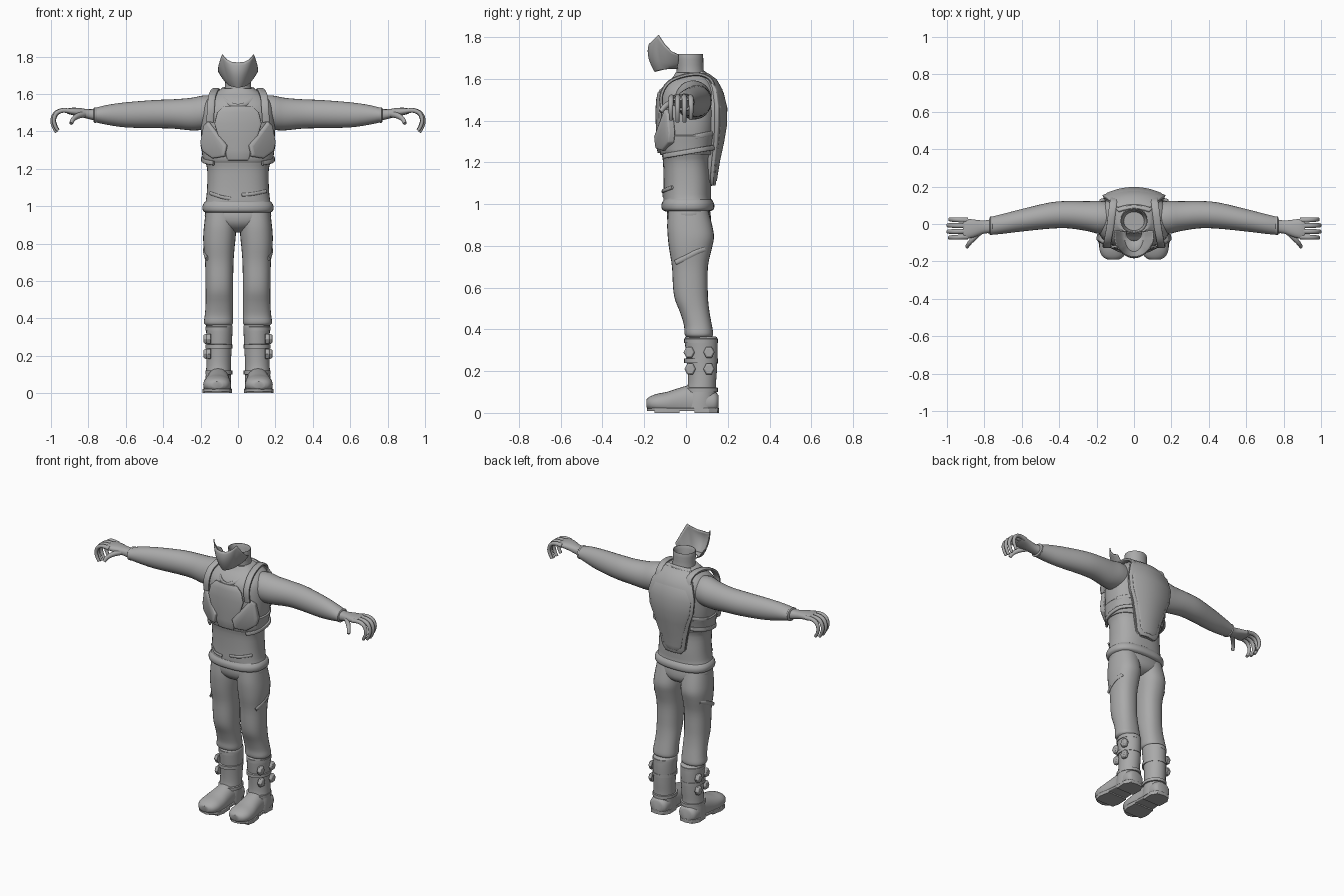
import bpy, bmesh, math
from mathutils import Vector as V

grey = bpy.data.materials.new("plain grey")
grey.diffuse_color = (0.4, 0.4, 0.4, 1)
X, Y, Z = V((1, 0, 0)), V((0, 1, 0)), V((0, 0, 1))


def finish(name, bm, angle=40, thick=0, bevel=0):
    bmesh.ops.recalc_face_normals(bm, faces=bm.faces)
    me = bpy.data.meshes.new(name)
    bm.to_mesh(me)
    bm.free()
    ob = bpy.data.objects.new(name, me)
    bpy.context.collection.objects.link(ob)
    me.materials.append(grey)
    if thick:
        m = ob.modifiers.new("thickness", 'SOLIDIFY')
        m.thickness, m.offset = thick, 0
    if bevel:
        m = ob.modifiers.new("bevel", 'BEVEL')
        m.width, m.segments = bevel, 2
    bpy.ops.object.select_all(action='DESELECT')
    ob.select_set(True)
    bpy.context.view_layer.objects.active = ob
    bpy.ops.object.shade_smooth_by_angle(angle=math.radians(angle))
    return ob


def smooth_rows(rows, k):
    """Catmull-Rom interpolation between number rows"""
    out = []
    for i in range(len(rows) - 1):
        a, b, c, d = (rows[max(0, min(len(rows) - 1, i + j))] for j in (-1, 0, 1, 2))
        for s in range(k):
            t = s / k
            out.append([q + .5 * t * (r - p + t * (2*p - 5*q + 4*r - w + t * (3*(q - r) + w - p)))
                        for p, q, r, w in zip(a, b, c, d)])
    return out + [list(rows[-1])]


def grid(bm, rows, closed):
    vs = [[bm.verts.new(p) for p in r] for r in rows]
    n = len(vs[0])
    for a, b in zip(vs, vs[1:]):
        for j in range(n if closed else n - 1):
            k = (j + 1) % n
            bm.faces.new((a[j], a[k], b[k], b[j]))
    return vs


def loft(name, rows, u, v, k=3, n=28, power=2.0, floor=None, angle=40):
    """rows: centre x, y, z and the two radii along u and v"""
    rings = []
    for x, y, z, ru, rv in smooth_rows(rows, k):
        ring = []
        for j in range(n):
            c, s = math.cos(2*math.pi*j/n), math.sin(2*math.pi*j/n)
            p = V((x, y, z)) + u*ru*math.copysign(abs(c)**(2/power), c) + v*rv*math.copysign(abs(s)**(2/power), s)
            if floor is not None:
                p.z = max(p.z, floor)
            ring.append(p)
        rings.append(ring)
    bm = bmesh.new()
    vs = grid(bm, rings, True)
    bm.faces.new(vs[0])
    bm.faces.new(vs[-1])
    return finish(name, bm, angle)


def tube(name, pts, ru, rv, side, k=4, n=12, power=2.0, taper=1.0):
    """sweep an oval along a path, its ru axis kept near the side direction"""
    path = [V(p) for p in smooth_rows(pts, k)]
    rings = []
    for i, p in enumerate(path):
        t = (path[min(i + 1, len(path) - 1)] - path[max(i - 1, 0)]).normalized()
        w = t.cross(side).normalized()
        u = w.cross(t)
        f = 1 + (taper - 1) * i / (len(path) - 1)
        ring = []
        for j in range(n):
            c, s = math.cos(2*math.pi*(j + .5)/n), math.sin(2*math.pi*(j + .5)/n)
            ring.append(p + u*ru*f*math.copysign(abs(c)**(2/power), c) + w*rv*f*math.copysign(abs(s)**(2/power), s))
        rings.append(ring)
    bm = bmesh.new()
    vs = grid(bm, rings, True)
    bm.faces.new(vs[0])
    bm.faces.new(vs[-1])
    return finish(name, bm)


def plate(name, rows, thick, bevel=.004):
    """curved plate; rows: z, half width, y at the middle, y at the edge"""
    bm = bmesh.new()
    grid(bm, [[(hw*j/8, yc + (ye - yc)*(j/8)**2, z) for j in range(-8, 9)] for z, hw, yc, ye in rows], False)
    return finish(name, bm, 35, thick, bevel)


def prism(name, pts, push, inset=0, bevel=0):
    """extrude an outline; inset raises a smaller panel on the far face"""
    bm = bmesh.new()
    f = bm.faces.new([bm.verts.new(p) for p in pts])
    r = bmesh.ops.extrude_face_region(bm, geom=[f])
    bmesh.ops.translate(bm, vec=push, verts=[e for e in r['geom'] if isinstance(e, bmesh.types.BMVert)])
    if inset:
        top = [e for e in r['geom'] if isinstance(e, bmesh.types.BMFace)]
        bmesh.ops.inset_region(bm, faces=top, thickness=inset)
        bmesh.ops.translate(bm, vec=V(push).normalized()*.008, verts=top[0].verts)
    return finish(name, bm, 30, 0, bevel)


def body(rows):  # z, front y, back y, half width -> loft rows
    return [(0, (f + b)/2, z, w, (b - f)/2) for z, f, b, w in rows]


# shirt, with rolled hem and hollow collar
loft("shirt", body([(.965, -.1, .115, .17), (.975, -.115, .133, .187), (1.0, -.117, .135, .19),
     (1.02, -.108, .125, .18), (1.03, -.108, .12, .172), (1.1, -.107, .12, .165), (1.2, -.11, .115, .165),
     (1.25, -.118, .125, .18), (1.35, -.125, .145, .195), (1.45, -.13, .155, .198), (1.53, -.122, .155, .19),
     (1.575, -.095, .14, .165), (1.605, -.065, .12, .125), (1.63, -.05, .1, .085)]), X, Y, power=2.5, n=40)
loft("neck", body([(1.58, -.05, .1, .08), (1.64, -.045, .085, .07), (1.712, -.05, .082, .072),
     (1.712, -.042, .074, .064), (1.66, -.035, .065, .055)]), X, Y)
tube("neckline", [(.1, .02, 1.61), (.09, -.06, 1.585), (.05, -.108, 1.55), (0, -.125, 1.535),
     (-.05, -.108, 1.55), (-.09, -.06, 1.585), (-.1, .02, 1.61)], .006, .012, Y)

# face mask, an open shell with two raised points
bm = bmesh.new()
cols = []
tops = [1.768, 1.77, 1.785, 1.81, 1.765, 1.73, 1.715]
for i in range(-24, 25):
    a = abs(i)/24
    q = a*6
    j = min(5, int(q))
    top = tops[j] + (tops[j + 1] - tops[j])*(q - j)
    low = 1.635 + .02*a
    g = math.radians(105)*i/24
    col = [V((.04*math.sin(g), -.05 - .04*math.cos(g), 1.65))]
    for s in range(9):
        t = s/8
        wid = .052 + .053*t**.7
        dep = .085 + .032*math.sin(t*2.2)
        col.append(V((wid*math.sin(g), -.064 - dep*math.cos(g), low + (top - low)*t)))
    cols.append(col)
grid(bm, cols, False)
finish("face_mask", bm, 35, .005)

# vest front panel and lower band
plate("chest_panel", [(1.535, .075, -.128, -.115), (1.5, .11, -.136, -.12), (1.44, .125, -.14, -.122),
      (1.36, .1, -.137, -.125), (1.3, .07, -.134, -.126), (1.245, .055, -.13, -.122)], .014)
loft("vest_band", body([(1.235, -.116, .125, .175), (1.24, -.125, .132, .186), (1.29, -.13, .14, .193),
     (1.325, -.13, .148, .2), (1.332, -.12, .14, .19)]), X, Y, k=2, power=2.5, n=40)

# back plate with raised rim and inner panel
back = [(1.62, .085, .1, .085), (1.59, .115, .14, .11), (1.545, .145, .165, .135), (1.47, .165, .182, .145),
        (1.38, .155, .18, .145), (1.3, .125, .168, .14), (1.2, .095, .148, .128), (1.12, .08, .136, .122), (1.09, .055, .132, .122)]
plate("back_plate", back, .02)
plate("back_panel", [(1.35 + (z - 1.35)*.92, w - .018, a + .008, b + .012) for z, w, a, b in back], .016)
plate("back_pad", [(z, w*.9, a - .03, b - .03) for z, w, a, b in back], .05)

for s, side in ((1, "right"), (-1, "left")):
    # arm and cuff
    loft(side + "_sleeve", [(s*x, y, z, a, b) for x, y, z, a, b in [
        (.1, .035, 1.5, .075, .085), (.18, .035, 1.5, .088, .092), (.25, .042, 1.492, .08, .087),
        (.35, .05, 1.493, .073, .078), (.45, .045, 1.492, .07, .075), (.6, .02, 1.488, .06, .067),
        (.7, .001, 1.488, .053, .053), (.765, -.01, 1.487, .048, .038)]], Y, Z)
    loft(side + "_cuff", [(s*x, -.01, 1.487, a, a*.83) for x, a in ((.755, .046), (.76, .05), (.768, .05), (.772, .044))], Y, Z, k=1)
    # hand
    loft(side + "_palm", [(s*x, y, z, a, b) for x, y, z, a, b in [
        (.76, -.012, 1.488, .038, .032), (.8, -.016, 1.492, .035, .026), (.85, -.023, 1.502, .046, .023),
        (.89, -.025, 1.507, .053, .019), (.915, -.025, 1.508, .05, .013)]], Y, Z, n=20, power=2.4)
    for i, (y, r) in enumerate(((.02, .9), (-.009, 1), (-.039, 1), (-.068, .92))):
        tube(f"{side}_finger_{i + 1}", [(s*(.89 + x*r), y + x*.1*(1.5 - i)*.3, 1.507 + z*r) for x, z in
             ((0, 0), (.05, .005), (.088, -.012), (.103, -.05), (.095, -.085), (.08, -.112))], .0145, .0135, Y, taper=.65)
    tube(side + "_thumb", [(s*.82, -.04, 1.492), (s*.855, -.075, 1.483), (s*.88, -.102, 1.466), (s*.893, -.122, 1.442)],
         .018, .016, Z, taper=.6)

    # shoulder straps and side straps
    tube(side + "_shoulder_strap", [(s*.15, -.115, 1.45), (s*.145, -.118, 1.52), (s*.14, -.085, 1.58),
         (s*.128, -.02, 1.612), (s*.118, .06, 1.622), (s*.11, .115, 1.6), (s*.11, .135, 1.56)], .02, .009, X, power=4)
    for i, (z, dz) in enumerate(((1.29, .05), (1.23, .04))):
        tube(f"{side}_side_strap_{i + 1}", [(s*.13, -.105, z), (s*.172, -.06, z + dz*.2), (s*.19, .01, z + dz*.5),
             (s*.177, .08, z + dz*.8), (s*.12, .13, z + dz)], .012, .007, Z, power=4)

    # chest pouches
    prism(side + "_pouch", [(s*x, -.118 + .5*(x - .06), z) for x, z in
          ((.052, 1.325), (.152, 1.455), (.178, 1.43), (.195, 1.34), (.185, 1.295), (.13, 1.255), (.065, 1.265))],
          (s*.008, -.03, 0), .016, .005)

    # trousers
    loft(side + "_trouser_leg", [(s*x, (f + b)/2, z, w, (b - f)/2) for z, x, w, f, b in [
        (.975, .092, .08, -.085, .105), (.9, .096, .085, -.09, .125), (.84, .099, .087, -.087, .134),
        (.78, .101, .083, -.08, .122), (.7, .1, .076, -.067, .105), (.6, .1, .074, -.062, .104),
        (.54, .1, .073, -.052, .106), (.48, .1, .073, -.028, .113), (.42, .102, .075, -.01, .124),
        (.385, .104, .078, -.008, .13), (.37, .104, .075, -.004, .128), (.362, .103, .066, .005, .12)]], X, Y, power=2.3)
    tube(side + "_pocket_flap", [(s*.165, -.05, .72), (s*.178, .0, .745), (s*.18, .05, .77), (s*.165, .09, .785)], .012, .006, Z)

    # boot shaft and cuff
    loft(side + "_boot_shaft", [(s*x, (f + b)/2, z, w, (b - f)/2) for z, x, w, f, b in [
        (.365, .1, .066, 0, .143), (.355, .1, .071, -.006, .15), (.3, .1, .069, -.002, .152), (.2, .102, .066, .008, .148),
        (.13, .104, .066, .008, .143), (.07, .106, .068, -.01, .147), (.02, .106, .068, -.02, .15)]], X, Y)
    for z in (.345, .25, .11):
        loft(f"{side}_boot_strap_{int(z*1000)}", [(s*.102, .072, z + d, r, r + .009) for d, r in
             ((-.012, .062), (-.01, .0715), (.01, .0715), (.012, .062))], X, Y, k=1)
    # boot foot with flat sole
    loft(side + "_boot_foot", [(s*x, y, z, w, h) for y, x, z, w, h in [
        (-.19, .112, .045, .03, .018), (-.175, .112, .045, .055, .032), (-.14, .112, .045, .072, .046),
        (-.09, .111, .045, .074, .056), (-.03, .108, .05, .067, .07), (.03, .106, .055, .062, .078),
        (.1, .106, .05, .064, .06), (.14, .106, .05, .058, .05), (.155, .106, .05, .04, .035)]], X, Z, floor=.016, power=2.2)
    outline = [(.105, -.188), (.148, -.178), (.18, -.15), (.189, -.1), (.176, -.03), (.17, .04), (.174, .11), (.15, .15),
               (.106, .158), (.062, .15), (.04, .11), (.043, .04), (.038, -.03), (.033, -.1), (.045, -.15), (.075, -.178)]
    prism(side + "_sole", [(s*x, y, .008) for x, y in outline], (0, 0, .016), 0, .003)
    prism(side + "_heel", [(s*x, y, 0) for x, y in outline if y > .03], (0, 0, .012))
    prism(side + "_tread", [(s*x, y, 0) for x, y in outline if -.16 < y < 0], (0, 0, .012))

    # buckles on the outer and front side of the boot
    for i, (y, z, x) in enumerate(((.015, .29, .145), (.11, .29, .158), (.11, .21, .158), (.02, .21, .145))):
        prism(f"{side}_buckle_{i + 1}", [(s*x, y + .027*math.cos(math.pi*k/3), z + .03*math.sin(math.pi*k/3))
              for k in range(6)], (s*.018, 0, 0), .007, .002)

# seat joining the trouser legs
loft("trouser_seat", body([(.99, -.085, .11, .165), (.95, -.092, .118, .178), (.91, -.085, .118, .15),
     (.88, -.06, .1, .09), (.86, -.02, .06, .04)]), X, Y, power=2.4)
# shirt folds
for i, (a, b) in enumerate((((.02, -.112, 1.06), (.15, -.065, 1.08)), ((-.15, -.06, 1.07), (-.04, -.108, 1.04)))):
    m = ((a[0] + b[0])/2, -.104, (a[2] + b[2])/2 - .004)
    tube(f"shirt_fold_{i + 1}", [a, m, b], .009, .005, Z)
